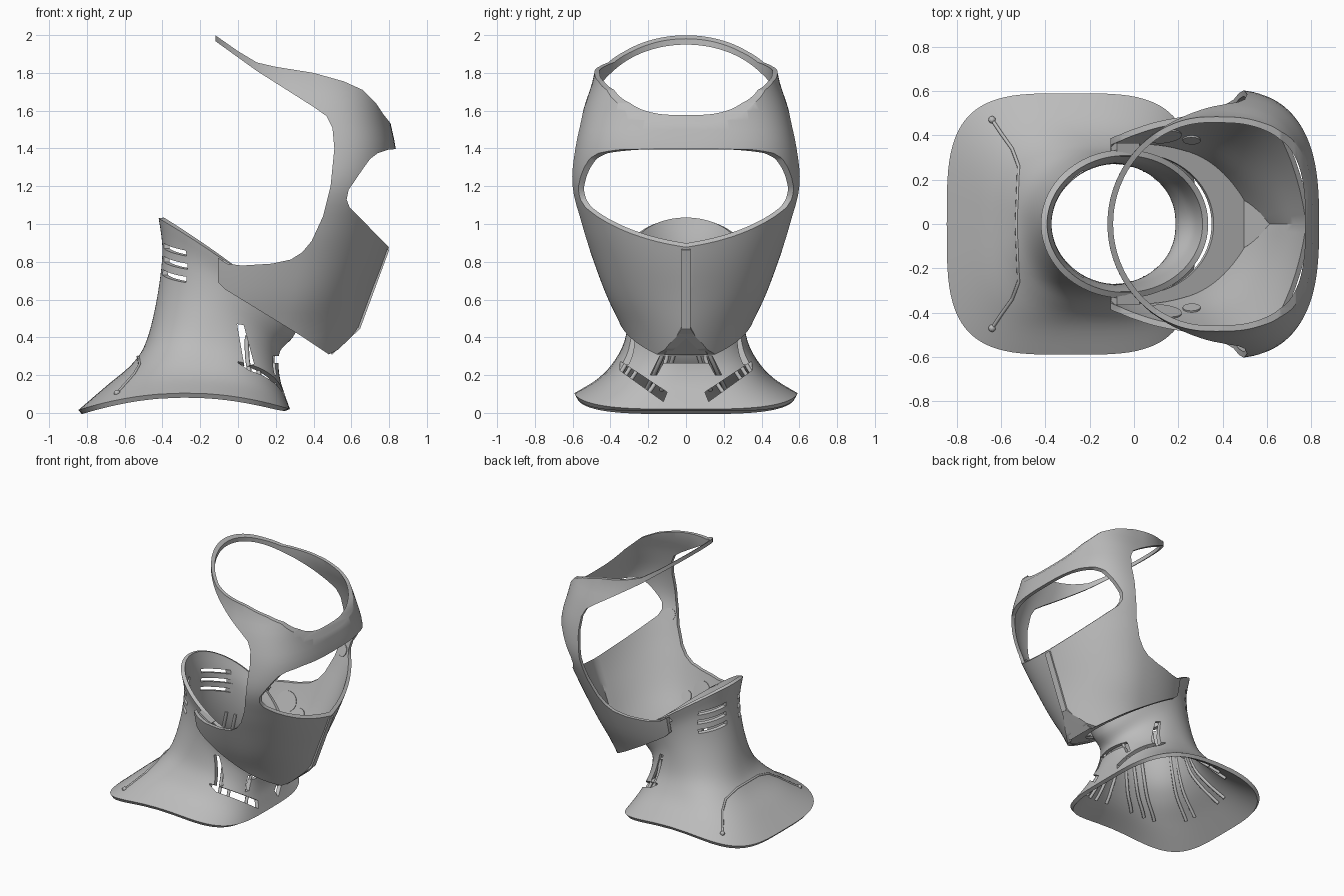
import bpy, bmesh
from math import sin, cos, radians, copysign
from mathutils import Vector
from mathutils.bvhtree import BVHTree

cube = bpy.data.objects.get("Cube")
if cube:
    bpy.data.objects.remove(cube, do_unlink=True)

grey = bpy.data.materials.new("plain grey")
grey.use_nodes = True
grey.diffuse_color = (0.5, 0.5, 0.5, 1)
grey.node_tree.nodes["Principled BSDF"].inputs["Base Color"].default_value = (0.5, 0.5, 0.5, 1)


def add_object(name, data):
    obj = bpy.data.objects.new(name, data)
    bpy.context.collection.objects.link(obj)
    data.materials.append(grey)
    return obj


def mesh_object(name, verts, faces):
    mesh = bpy.data.meshes.new(name)
    mesh.from_pydata(verts, [], faces)
    return add_object(name, mesh)


def activate(obj):
    bpy.ops.object.select_all(action='DESELECT')
    obj.select_set(True)
    bpy.context.view_layer.objects.active = obj


def apply_modifier(obj, kind, **settings):
    modifier = obj.modifiers.new(kind.title(), kind)
    for key, value in settings.items():
        setattr(modifier, key, value)
    activate(obj)
    bpy.ops.object.modifier_apply(modifier=modifier.name)


def smooth(obj):
    activate(obj)
    bpy.ops.object.shade_smooth_by_angle(angle=radians(32))


def prism(name, outline, axis, start, end):
    """Closed prism from a 2D outline, extruded along x or y."""
    def place(p, depth):
        return (depth, p[0], p[1]) if axis == 'x' else (p[0], depth, p[1])
    n = len(outline)
    verts = [place(p, d) for d in (start, end) for p in outline]
    faces = [list(range(n)), list(range(n, 2 * n))]
    faces += [(i, (i + 1) % n, n + (i + 1) % n, n + i) for i in range(n)]
    obj = mesh_object(name, verts, faces)
    bm = bmesh.new()
    bm.from_mesh(obj.data)
    bmesh.ops.recalc_face_normals(bm, faces=bm.faces)
    bm.to_mesh(obj.data)
    bm.free()
    return obj


def cut(obj, cutter, operation='DIFFERENCE'):
    apply_modifier(obj, 'BOOLEAN', object=cutter, operation=operation, solver='EXACT')
    bpy.data.objects.remove(cutter, do_unlink=True)


def sample(rows, t):
    """Smooth interpolation through the section rows."""
    i = min(int(t), len(rows) - 2)
    u = t - i
    a, b, c, d = (rows[max(0, min(len(rows) - 1, i + k))] for k in (-1, 0, 1, 2))
    return [q + 0.5 * u * (r - p + u * (2 * p - 5 * q + 4 * r - s + u * (3 * (q - r) + s - p)))
            for p, q, r, s in zip(a, b, c, d)]


def power(value, n):
    return copysign(abs(value) ** (2 / n), value)


def loft(name, rows, point, steps, sides, thickness):
    count = (len(rows) - 1) * steps + 1
    verts = [point(j / steps, radians(360 * i / sides)) for j in range(count) for i in range(sides)]
    faces = [(j * sides + i, j * sides + (i + 1) % sides,
              (j + 1) * sides + (i + 1) % sides, (j + 1) * sides + i)
             for j in range(count - 1) for i in range(sides)]
    obj = mesh_object(name, verts, faces)
    apply_modifier(obj, 'SOLIDIFY', thickness=thickness, offset=-1)
    return obj


def tree_of(obj):
    bm = bmesh.new()
    bm.from_mesh(obj.data)
    tree = BVHTree.FromBMesh(bm)
    bm.free()
    return tree


def wire(name, paths, radius):
    curve = bpy.data.curves.new(name, 'CURVE')
    curve.dimensions = '3D'
    curve.bevel_depth = radius
    curve.bevel_resolution = 1
    curve.use_fill_caps = True
    for path in paths:
        spline = curve.splines.new('POLY')
        spline.points.add(len(path) - 1)
        for p, co in zip(spline.points, path):
            p.co = (*co, 1)
    return add_object(name, curve)


# Neck collar rows: back x, back z, front x, front z, half width, side z, squareness
COLLAR = [(-.845, .015, .275, .02, .59, .105, 3.6), (-.70, .14, .25, .09, .46, .185, 3.3),
          (-.56, .26, .225, .17, .38, .27, 2.8), (-.485, .38, .215, .25, .325, .38, 2.3),
          (-.43, .60, .225, .33, .30, .54, 2), (-.40, .85, .29, .40, .305, .68, 2),
          (-.42, 1.03, .335, .49, .335, .785, 2)]


def collar_point(t, angle):
    xb, zb, xf, zf, half, zs, n = sample(COLLAR, t)
    c, s = power(cos(angle), n), power(sin(angle), n)
    mean = (zb + zf) / 2
    return ((xf + xb) / 2 + (xf - xb) / 2 * c, half * s,
            mean + (zf - zb) / 2 * c + (zs - mean) * (1 - c * c))


collar = loft("neck_collar", COLLAR, collar_point, 5, 96, .028)
collar_tree = tree_of(collar)

# Vent slots through the collar
front_slot = [(-.19, .2), (-.14, .3), (.14, .3), (.19, .2), (.155, .2), (.12, .265), (-.12, .265), (-.155, .2)]
cut(collar, prism("front_vent_cutter", front_slot, 'x', .1, .5))
side_slot = [(-.005, .47), (.03, .465), (.085, .26), (.035, .24)]
for side in (1, -1):
    cut(collar, prism("side_vent_cutter", side_slot, 'y', side * .1, side * .6))
    corner = [(side * y, z) for y, z in ((.35, .225), (.35, .275), (.1, .11), (.12, .06))]
    cut(collar, prism("corner_vent_cutter", corner, 'x', 0, .5))
    for z in (.72, .79, .86):
        slit = [(side * y, z + h) for y, h in ((.07, .01), (.24, -.03), (.24, 0), (.07, .04))]
        cut(collar, prism("back_vent_cutter", slit, 'x', -.6, -.2))
smooth(collar)

# Ribs along the inside of the collar
ribs = []
for degrees in (20, 48, 60, 72, 84, 96, 108, 120, 162, 172):
    for side in (1, -1):
        path = []
        for k in range(15):
            x, y, z = collar_point(1 + k * .2, radians(side * degrees))
            path.append((x * .95 - .005, y * .93, z - .02))
        ribs.append(path)
wire("inner_ribs", ribs, .012)

# Seam cord over the back flare, with end studs
half_seam = [(-.64, .47), (-.60, .41), (-.55, .34), (-.52, .26), (-.525, .13)]
seam = half_seam + [(-.53, 0)] + [(x, -y) for x, y in reversed(half_seam)]
drape = [collar_tree.ray_cast(Vector((x, y, .7)), Vector((0, 0, -1)))[0] for x, y in seam]
wire("back_seam", [drape], .008)
for end in (drape[0], drape[-1]):
    bpy.ops.mesh.primitive_uv_sphere_add(segments=12, ring_count=8, radius=.017, location=end)
    bpy.context.object.name = "seam_stud"
    bpy.context.object.data.materials.append(grey)

# Face frame rows: z, rear x, centre x, front x, half width, squareness, ridge
FRAME = [(.27, -.35, .2, .57, .27, 2.3, .15), (.44, -.35, .22, .64, .335, 2.3, .14),
         (.62, -.35, .26, .705, .42, 2.4, .13), (.82, -.35, .3, .78, .495, 2.4, .11),
         (1.0, -.33, .36, .83, .555, 2.4, .09), (1.2, -.25, .4, .85, .605, 2.6, .04),
         (1.4, -.16, .4, .835, .59, 2.8, 0), (1.6, -.12, .37, .795, .545, 2.8, 0),
         (1.8, -.12, .33, .78, .485, 2.6, 0), (2.06, -.12, .33, .78, .47, 2.4, 0)]


def frame_point(t, angle):
    z, xr, cx, xf, half, n, ridge = sample(FRAME, t)
    if cos(angle) < 0:
        return (cx + (cx - xr) * cos(angle), half * sin(angle), z)
    s = power(sin(angle), n)
    c = power(max(cos(angle), 0), n)
    return (cx + (xf - ridge - cx) * c + ridge * (1 - abs(s)) * min(1, 3 * c), half * s, z)


frame = loft("face_frame", FRAME, frame_point, 4, 112, .026)

# Side outline trims the shell: jaw, eye gap, brow, crown band, open back
outline = [(-.105, .69), (-.07, .655), (.33, .41), (.48, .31), (.53, .335), (.64, .44), (.95, .5), (.95, .722),
           (.59, 1.09), (.575, 1.13), (.585, 1.18), (.66, 1.29), (.70, 1.345), (.74, 1.375), (.80, 1.395),
           (.95, 1.4), (.95, 1.51), (.81, 1.53), (.77, 1.58), (.73, 1.64), (.66, 1.71), (.56, 1.755),
           (.4, 1.80), (.2, 1.832), (.1, 1.855), (0, 1.915), (-.15, 2.02), (-.15, 1.99), (.1, 1.81),
           (.4, 1.62), (.47, 1.57), (.5, 1.51), (.51, 1.4), (.49, 1.2), (.45, 1.04), (.39, .91),
           (.34, .85), (.28, .812), (.18, .79), (.02, .78), (-.06, .79), (-.105, .82)]
cut(frame, prism("outline_cutter", outline, 'y', -1, 1), 'INTERSECT')
smooth(frame)
frame_tree = tree_of(frame)


def plate(name, edges, thickness):
    """Plate with mirrored left and right ends, listed from top to bottom."""
    verts = [(x, s * y, z) for x, y, z in edges for s in (1, -1)]
    obj = mesh_object(name, verts, [(0, 2, 3, 1)])
    apply_modifier(obj, 'SOLIDIFY', thickness=thickness, offset=0)
    return obj


# Nose strip and chin facet
plate("nose_strip", [(.795, .025, .865), (.64, .025, .445)], .012)
plate("chin_facet", [(.637, .025, .45), (.49, .115, .315)], .02)

# Lower flange between the jaw and the neck
verts = []
for degrees in range(-100, 101, 4):
    a = radians(degrees)
    x, y = .02 + .335 * cos(a), .315 * sin(a)
    start = Vector((x, y, .335 + (.48 - x) * .62))
    direction = Vector((cos(a), sin(a), -.62 * cos(a))).normalized()
    hit = frame_tree.ray_cast(start, direction, .3)[0]
    if hit is None:
        hit = start + direction * ((.5 - x) / direction.x if cos(a) > .5 else .03)
    verts += [start, hit]
flange = mesh_object("jaw_flange", verts,
                     [(i, i + 1, i + 3, i + 2) for i in range(0, len(verts) - 2, 2)])
apply_modifier(flange, 'SOLIDIFY', thickness=.018, offset=0)
smooth(flange)


# Round pads on the inner walls, and small tabs joining collar and jaw
for side in (1, -1):
    for x, z, radius in ((.14, .66, .075), (.26, .60, .04), (.52, 1.1, .045)):
        hit, normal, _, _ = frame_tree.ray_cast(Vector((x, 0, z)), Vector((0, side, 0)))
        if hit:
            bpy.ops.mesh.primitive_cylinder_add(vertices=32, radius=radius, depth=.016, location=hit,
                                                rotation=normal.to_track_quat('Z', 'Y').to_euler())
            bpy.context.object.name = "inner_pad"
            bpy.context.object.data.materials.append(grey)
            smooth(bpy.context.object)
    bpy.ops.mesh.primitive_cube_add(size=1, location=(-.04, side * .335, .76), rotation=(0, radians(32), 0))
    tab = bpy.context.object
    tab.name = "collar_tab"
    tab.scale = (.12, .06, .05)
    tab.data.materials.append(grey)
